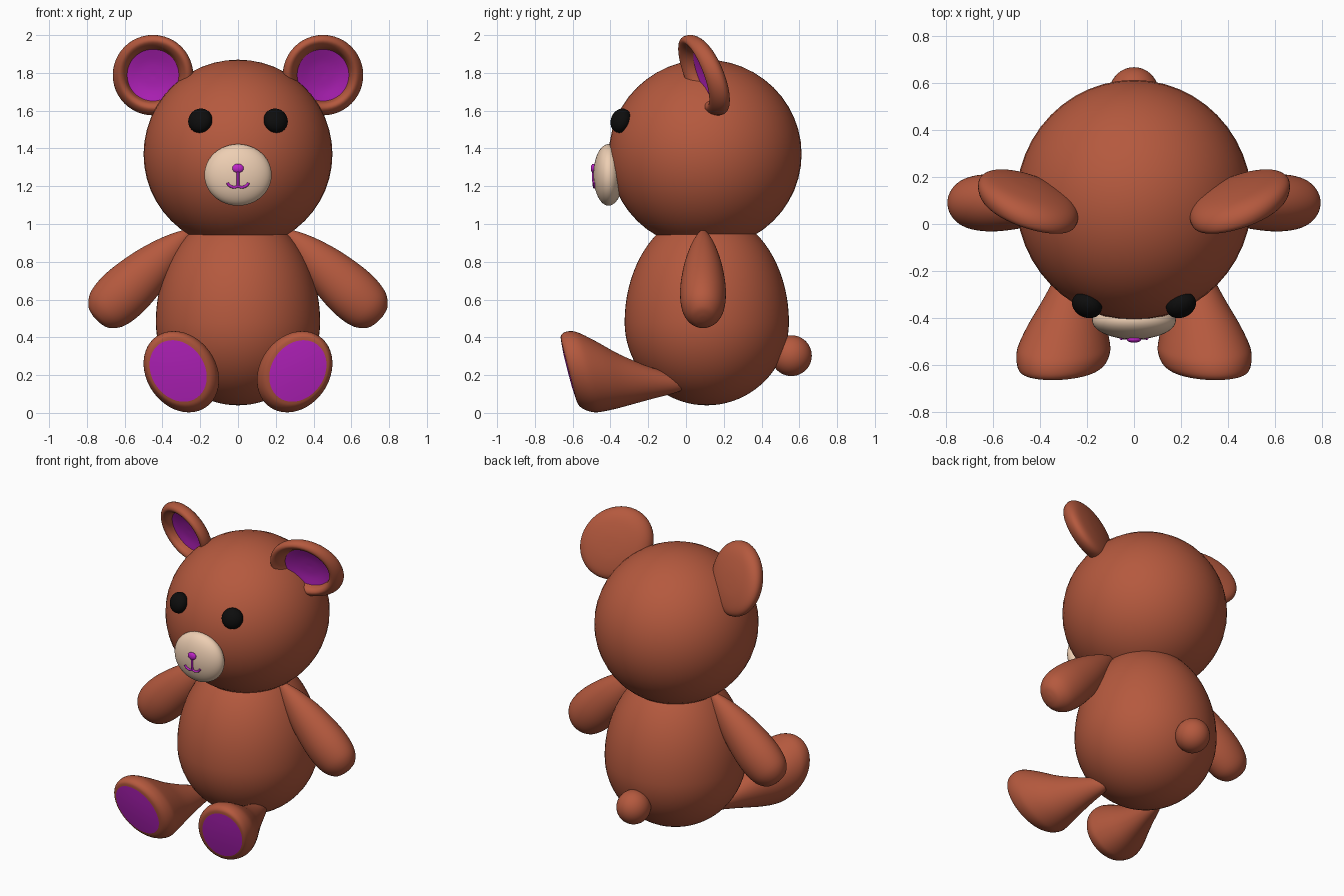
import bpy, bmesh
from math import sin, cos, pi, sqrt, radians
from mathutils import Vector

if "Cube" in bpy.data.objects:
    bpy.data.objects.remove(bpy.data.objects["Cube"])


def material(name, rgb):
    m = bpy.data.materials.new(name)
    m.diffuse_color = (*rgb, 1)
    m.use_nodes = True
    m.node_tree.nodes["Principled BSDF"].inputs["Base Color"].default_value = m.diffuse_color
    return m


FUR = material("fur", (0.46, 0.10, 0.048))
MAGENTA = material("magenta", (0.52, 0.018, 0.58))
CREAM = material("cream", (0.85, 0.62, 0.45))
BLACK = material("black", (0.004, 0.004, 0.004))


def smooth(pts, n=4):
    """Catmull-Rom interpolation of a list of tuples."""
    pts = [Vector(p) for p in pts]
    out = []
    for i in range(len(pts) - 1):
        a, b, c, d = pts[max(i - 1, 0)], pts[i], pts[i + 1], pts[min(i + 2, len(pts) - 1)]
        for k in range(n):
            t = k / n
            out.append(b + (c - a) * (t / 2) + (2 * a - 5 * b + 4 * c - d) * (t * t / 2)
                       + (3 * b - a - 3 * c + d) * (t ** 3 / 2))
    return out + [pts[-1]]


def loft(name, stations, place, mat, seg=48):
    """Skin rings of points; place(station, angle) gives each point."""
    bm = bmesh.new()
    rings = [[bm.verts.new(place(s, 2 * pi * j / seg)) for j in range(seg)] for s in stations]
    for a, b in zip(rings, rings[1:]):
        for j in range(seg):
            k = (j + 1) % seg
            bm.faces.new((a[j], a[k], b[k], b[j]))
    bmesh.ops.remove_doubles(bm, verts=bm.verts, dist=1e-5)
    bmesh.ops.recalc_face_normals(bm, faces=bm.faces)
    for f in bm.faces:
        f.smooth = True
    me = bpy.data.meshes.new(name)
    bm.to_mesh(me)
    bm.free()
    me.materials.append(mat)
    ob = bpy.data.objects.new(name, me)
    bpy.context.collection.objects.link(ob)
    return ob


def ellipsoid(name, loc, radii, mat, axis=None):
    bpy.ops.mesh.primitive_uv_sphere_add(segments=48, ring_count=24, location=loc)
    ob = bpy.context.object
    ob.name = name
    ob.scale = radii
    if axis:  # turn local z along the axis
        ob.rotation_euler = Vector(axis).to_track_quat('Z', 'Y').to_euler()
    bpy.ops.object.shade_smooth()
    ob.data.materials.append(mat)
    return ob


# Head, tail and muzzle
ellipsoid("head", (0, 0.102, 1.37), (0.5, 0.51, 0.5), FUR)
ellipsoid("tail", (0, 0.558, 0.303), (0.105, 0.108, 0.108), FUR)
ellipsoid("muzzle", (0, -0.41, 1.26), (0.178, 0.08, 0.163), CREAM)

# Egg-shaped body
egg = []
for i in range(41):
    a = -pi / 2 + pi * i / 40
    egg.append((0.435 * cos(a), 0.48 + (0.44 if a < 0 else 0.587) * sin(a)))
loft("body", egg, lambda s, a: (s[0] * cos(a), 0.11 + s[0] * sin(a), s[1]), FUR, 64)

# Profiles: arm (radius, distance), ear (radius, depth), leg (x, y, z, size)
arm = smooth([(0, 0), (0.03, 0.03), (0.075, 0.13), (0.115, 0.27), (0.138, 0.42), (0.14, 0.53),
              (0.122, 0.615), (0.08, 0.668), (0.035, 0.685), (0, 0.688)])
ear = smooth([(0.12, 0.03), (0.137, 0.005), (0.152, -0.035), (0.178, -0.055), (0.203, -0.038),
              (0.213, 0), (0.2, 0.035), (0.16, 0.06), (0.08, 0.076), (0, 0.08)])
ear_dish = smooth([(0, 0.025), (0.07, 0.02), (0.137, 0.004)])
leg = smooth([(0.2, 0.02, 0.15, 0), (0.21, -0.05, 0.155, 0.2), (0.24, -0.2, 0.165, 0.42),
              (0.265, -0.32, 0.178, 0.62), (0.285, -0.42, 0.197, 0.82), (0.297, -0.5, 0.212, 0.96),
              (0.3, -0.545, 0.218, 1), (0.305, -0.588, 0.222, 0.96), (0.312, -0.613, 0.223, 0.87),
              (0.317, -0.62, 0.222, 0.76)])
pad = [(0.317, -0.627, 0.222, 0), (0.317, -0.626, 0.222, 0.4), (0.317, -0.62, 0.222, 0.76)]

for side, label in ((1, "right"), (-1, "left")):
    def arm_pt(s, a):
        r, h = s
        u = r * cos(a)
        return (side * (0.25 + 0.73 * h + 0.683 * u), 0.09 + 0.86 * r * sin(a),
                0.965 - 0.683 * h + 0.73 * u)

    def ear_pt(s, a, cx=0.45, cz=1.788):
        x, z = cx + s[0] * cos(a), cz + s[0] * sin(a)
        return (side * x, 0.1 + 0.3 * (x - 0.46) - 0.35 * (z - 1.79) + s[1], z)

    def leg_pt(s, a):
        # tilted ellipse, leaning outward and forward at the top
        p, q = 0.228 * s[3] * cos(a), 0.184 * s[3] * sin(a)
        t = radians(35)
        dx, dz = p * sin(t) + q * cos(t), p * cos(t) - q * sin(t)
        return (side * (s[0] + dx), s[1] - 0.26 * dz, s[2] + dz)

    loft(label + "_arm", arm, arm_pt, FUR)
    loft(label + "_ear", ear, ear_pt, FUR)
    loft(label + "_inner_ear", ear_dish, ear_pt, MAGENTA)
    loft(label + "_leg", leg, leg_pt, FUR)
    loft(label + "_foot_pad", pad, leg_pt, MAGENTA)
    ellipsoid(label + "_eye", (side * 0.2, -0.345, 1.547), (0.066, 0.066, 0.05), BLACK,
              (side * 0.2, -0.43, 0.175))


def on_muzzle(x, z):
    return (x, -0.412 - 0.08 * sqrt(1 - (x / 0.178) ** 2 - ((z - 1.26) / 0.163) ** 2), z)


# Nose and stitched mouth
ellipsoid("nose", on_muzzle(0, 1.295), (0.03, 0.014, 0.024), MAGENTA)
cu = bpy.data.curves.new("mouth", 'CURVE')
cu.dimensions = '3D'
cu.bevel_depth = 0.007
cu.use_fill_caps = True
smile = smooth([(-0.056, 1.218), (-0.045, 1.203), (-0.02, 1.194), (0, 1.2),
                (0.02, 1.194), (0.045, 1.203), (0.056, 1.218)])
for path in (smile, [(0, 1.29), (0, 1.245), (0, 1.2)]):
    sp = cu.splines.new('POLY')
    sp.points.add(len(path) - 1)
    for pt, (x, z) in zip(sp.points, path):
        pt.co = (*on_muzzle(x, z), 1)
cu.materials.append(MAGENTA)
bpy.context.collection.objects.link(bpy.data.objects.new("mouth", cu))
